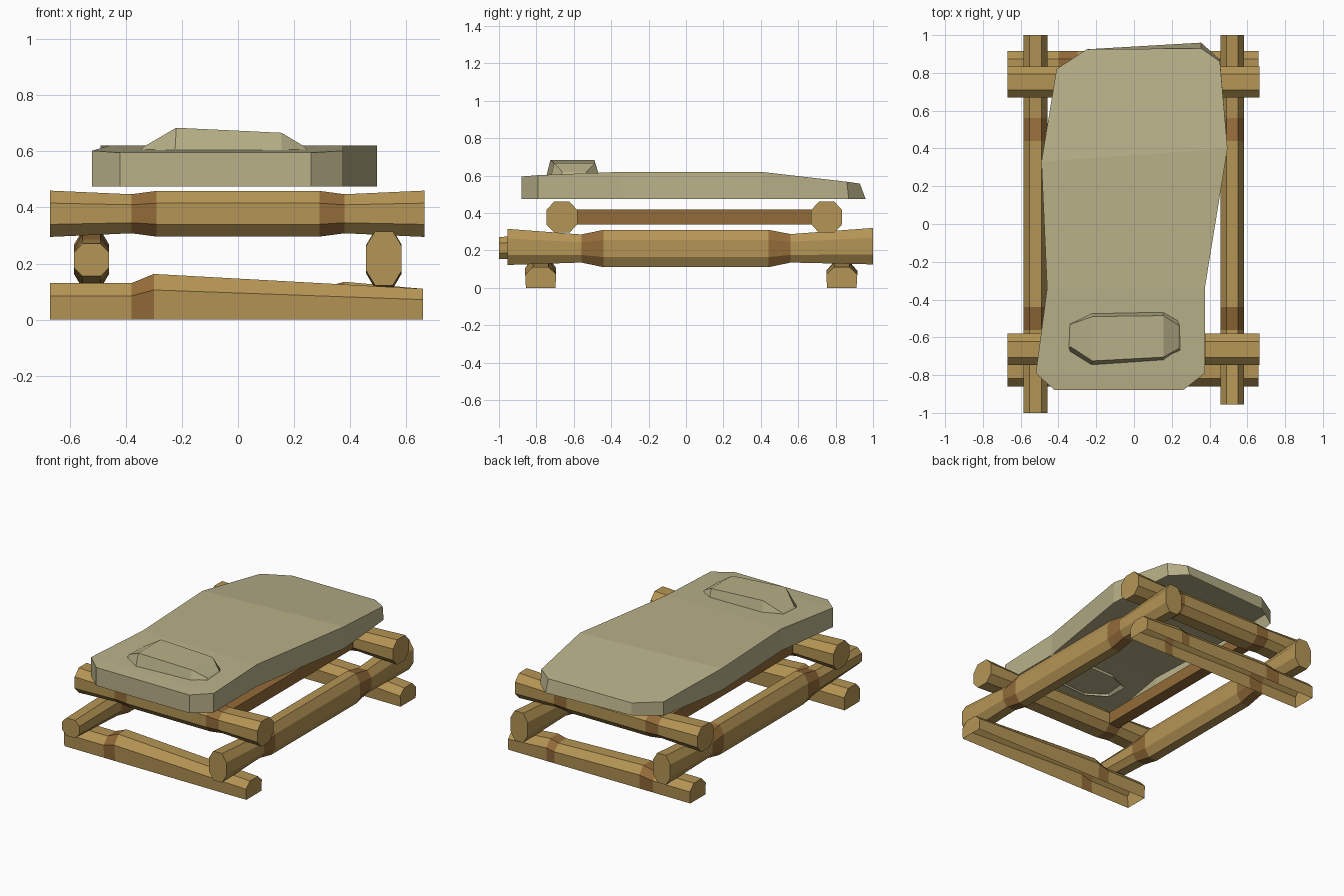
import bpy, bmesh

if "Cube" in bpy.data.objects:
    bpy.data.objects.remove(bpy.data.objects["Cube"])


def material(name, rgb):
    m = bpy.data.materials.new(name)
    m.diffuse_color = (*rgb, 1)
    m.use_nodes = True
    m.node_tree.nodes["Principled BSDF"].inputs["Base Color"].default_value = m.diffuse_color
    return m


WOOD = material("light_wood", (0.46, 0.30, 0.09))
KNOT = material("dark_wood", (0.29, 0.145, 0.04))
CLOTH = material("cloth", (0.48, 0.44, 0.25))


def loft(name, sections, mats, dark=(), is_open=False):
    """Skin equal-length point loops; 'dark' lists spans using the second material."""
    bm = bmesh.new()
    loops = [[bm.verts.new(p) for p in s] for s in sections]
    n = len(loops[0])
    for i, (a, b) in enumerate(zip(loops, loops[1:])):
        for j in range(n - 1 if is_open else n):
            k = (j + 1) % n
            f = bm.faces.new((a[j], a[k], b[k], b[j]))
            f.material_index = int(i in dark)
    bm.faces.new(loops[0])
    bm.faces.new(loops[-1])
    bmesh.ops.recalc_face_normals(bm, faces=bm.faces)
    me = bpy.data.meshes.new(name)
    bm.to_mesh(me)
    bm.free()
    for m in mats:
        me.materials.append(m)
    ob = bpy.data.objects.new(name, me)
    bpy.context.collection.objects.link(ob)
    return ob


def log(name, axis, centre, half, stations, dark, half_cut=False):
    """Eight-sided log; stations are (position, low z, high z)."""
    sections = []
    for t, lo, hi in stations:
        h = hi - lo
        if half_cut:   # flat-cut underside, left open
            prof = [(-.95, lo), (-1, lo + .65 * h), (-.5, hi),
                    (.5, hi), (1, lo + .65 * h), (.95, lo)]
        else:
            prof = [(-.5, lo), (-1, lo + .27 * h), (-1, hi - .27 * h), (-.5, hi),
                    (.5, hi), (1, hi - .27 * h), (1, lo + .27 * h), (.5, lo)]
        sections.append([(t, centre + half * c, z) if axis == 'x'
                         else (centre + half * c, t, z) for c, z in prof])
    return loft(name, sections, (WOOD, KNOT), dark, half_cut)


# Ground logs
log("front_ground_log", 'x', -.777, .083,
    [(-.67, 0, .13), (-.38, 0, .13), (-.30, 0, .163), (.66, 0, .11)], (1,), True)
log("back_ground_log", 'x', .833, .083,
    [(-.67, 0, .12), (-.40, 0, .12), (-.30, 0, .14), (.32, 0, .12),
     (.38, 0, .135), (.66, 0, .11)], (1, 3), True)

# Side rails
MID = [(-.56, .135, .285), (-.44, .11, .31), (.44, .11, .31), (.56, .135, .287)]
log("right_side_rail", 'y', .52, .063,
    [(-.955, .122, .315)] + MID + [(1, .125, .32)], (1, 3))
log("left_side_rail", 'y', -.522, .063,
    [(-1, .155, .272)] + MID + [(1, .125, .32)], (1, 3))

# Upper cross logs
for name, y in (("front_cross_log", -.664), ("back_cross_log", .752)):
    log(name, 'x', y, .083,
        [(-.67, .295, .46), (-.38, .308, .447), (-.29, .296, .459),
         (.29, .296, .459), (.38, .308, .447), (.665, .295, .46)], (1, 3))

# Slats under the mattress
for name, x in (("left_slat", -.33), ("right_slat", .33)):
    loft(name, [[(x - .04, y, .338), (x + .04, y, .338), (x + .04, y, .418), (x - .04, y, .418)]
                for y in (-.66, .74)], (KNOT,))

# Mattress shell, open below: rows of (left x, left y, right x, right y, top z, flare)
rows = [(-.42, -.88, .26, -.88, .595, 0), (-.52, -.79, .375, -.79, .602, 0),
        (-.46, -.34, .375, -.34, .62, 0), (-.49, .33, .495, .40, .62, 0),
        (-.41, .82, .455, .86, .567, .01), (-.25, .925, .355, .93, .557, .03)]
loft("mattress", [[(l, ly, .475), (l, ly, z), (r, ry, z), (r, ry + f, .475)]
                  for l, ly, r, ry, z, f in rows], (CLOTH,), is_open=True)

# Pillow shell: rows of (base x, base y pair, top x, top y pair, top z)
rows = [(-.36, -.665, -.52, -.335, -.65, -.53, .617),
        (-.225, -.748, -.47, -.22, -.725, -.49, .684),
        (.155, -.722, -.462, .155, -.705, -.485, .666),
        (.258, -.68, -.52, .235, -.66, -.535, .618)]
loft("pillow", [[(bx, b0, .592), (tx, t0, z), (tx, t1, z), (bx, b1, .592)]
                for bx, b0, b1, tx, t0, t1, z in rows], (CLOTH,), is_open=True)
